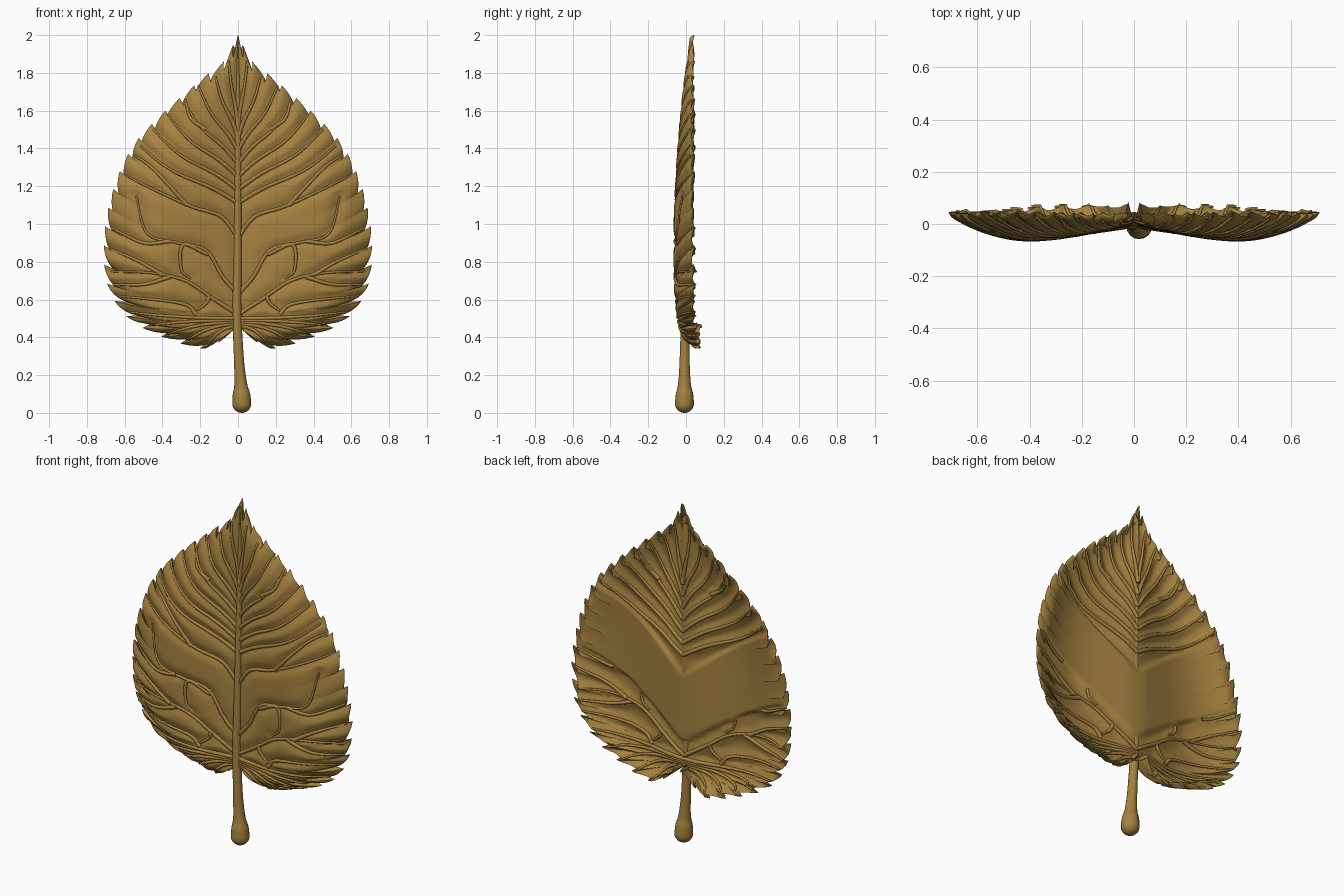
import bpy, math
from mathutils import Vector
from mathutils.kdtree import KDTree
from mathutils.bvhtree import BVHTree

if "Cube" in bpy.data.objects:
    bpy.data.objects.remove(bpy.data.objects["Cube"])

gold = bpy.data.materials.new("antique_gold")
gold.diffuse_color = (0.37, 0.22, 0.05, 1)
gold.use_nodes = True
gold.node_tree.nodes["Principled BSDF"].inputs["Base Color"].default_value = gold.diffuse_color


def smooth_path(pts, n):
    """Catmull-Rom samples through points, n per span."""
    p = [Vector(a) for a in pts]
    p = [2 * p[0] - p[1]] + p + [2 * p[-1] - p[-2]]
    out = []
    for i in range(1, len(p) - 2):
        a, b, c, d = p[i - 1:i + 3]
        for k in range(n):
            t = k / n
            out.append(0.5 * (2 * b + (c - a) * t + (2 * a - 5 * b + 4 * c - d) * t * t
                              + (3 * b - a - 3 * c + d) * t ** 3))
    return out + [p[-2]]


# Outline of the right half, from the stem notch to the tip
outline = smooth_path([(.015, .45), (.1, .375), (.22, .345), (.52, .46), (.67, .63), (.71, .86),
                       (.675, 1.13), (.575, 1.38), (.425, 1.56), (.2, 1.76), (.08, 1.86), (0, 2)], 24)
arc = [0]
for a, b in zip(outline, outline[1:]):
    arc.append(arc[-1] + (b - a).length)


def at(f):
    """Outline point at a fraction of its length."""
    d = min(max(f, 0), 1) * arc[-1]
    i = next((k for k in range(1, len(arc)) if arc[k] >= d), len(arc) - 1)
    return outline[i - 1].lerp(outline[i], (d - arc[i - 1]) / (arc[i] - arc[i - 1]))


def swept_vein(z0, f, bend):
    """Vein from the midrib to the rim; bend shapes its rise."""
    end = at(f)
    return [Vector((end.x * .95 * t, z0 + (end.y - z0) * .97 * bend(t)))
            for t in [i / 24 for i in range(25)]]


def upper_bend(t):
    return t + .05 * math.sin(2 * math.pi * t) - .07 * math.sin(math.pi * t)


# Side veins: basal fan, upper series, then the branching middle ones
veins = [swept_vein(.46 + .01 * i, .085 + .049 * i, lambda t: t ** 2.2) for i in range(5)]
veins += [swept_vein(1.11 + .07 * i, .67 + .047 * i, upper_bend) for i in range(7)]
veins += [smooth_path(v, 8) for v in (
    [(0, .52), (.14, .61), (.28, .70), (.45, .74), (.67, .75)],
    [(0, .63), (.08, .72), (.17, .86), (.32, .90), (.48, .95), (.54, 1.15)],
    [(0, .93), (.09, 1.04), (.24, 1.09), (.42, 1.17), (.6, 1.26)],
    [(.27, 1.1), (.37, 1.21), (.47, 1.31), (.56, 1.37)],
    [(.22, .52), (.3, .58), (.64, .62)],
    [(.36, .72), (.5, .68), (.66, .68)],
    [(.4, .73), (.52, .80), (.68, .87)],
    [(.36, .91), (.5, .90), (.67, .98)],
    [(.16, .84), (.29, .89), (.3, .76), (.25, .71)],
    [(.15, .62), (.17, .58), (.22, .54)],
    [(.17, 1.5), (.25, 1.56), (.28, 1.66)])]
samples = [q for v in veins for q in v]
kd = KDTree(len(samples))
for i, q in enumerate(samples):
    kd.insert((q.x, 0, q.y), i)
kd.balance()


def step(e, x):
    t = min(max(x / e, 0), 1)
    return t * t * (3 - 2 * t)


def pad(x, z):
    """Smooth panel on the back, between two slanted borders."""
    rise = .8 * x - .27 * x * x
    return step(.03, z - .57 - rise) * step(.03, 1 + 1.1 * rise - z)


def blade_rows(teeth=24, nu=12, ns=36):
    """Rays from the midrib to the toothed rim, on the front and back skins."""
    front, back = [], []
    for k in range(teeth):
        for j in range(nu + 1):
            u = j / nu
            f = (k + u) / teeth
            base = at(f)
            tan = (at(f + .01) - at(f - .01)).normalized()
            inward = Vector((-tan.y, tan.x))
            low = .4 + .6 * step(.2, f - .05)
            depth = (.055 if k % 2 else .042) * low
            tooth = inward * depth * (1 - u) ** 1.6
            if k < teeth - 1:
                tooth += tan * .045 * low * u * u
            z0 = .46 + 1.5 * max(0, (f - .2) / .8) ** 1.5
            length = math.hypot(base.x, base.y - z0)
            rim = .05 + .015 * step(.15, .25 - f) - .015 * f
            fr, bk = [], []
            for i in range(ns + 1):
                s = math.sin(i / ns * math.pi / 2) ** .9
                x = max(s * base.x + tooth.x * s ** 5, 0)
                z = z0 + s * (base.y - z0) + tooth.y * s ** 5
                y = .004 + (z0 - .5) / 70 * (1 - s) + s * s * rim
                y -= .088 * length * math.sin(math.pi * s ** 1.4)
                d = kd.find((x, 0, z))[2]
                relief = .014 * (1 - math.exp(-(d / .03) ** 2)) * min(1, x / .05)
                relief += .010 * low * math.sin(math.pi * u) * s ** 6 - .005
                h = .013 * math.sqrt(max(0, 1 - s ** 14)) * (.5 + .5 * step(.05, x))
                p = pad(x, z)
                fr.append((x, y - relief - h, z))
                bk.append((x, y - relief * (1 - p * min(1, (1 - s) * 12)) + h + .011 * p * (1 - s ** 14), z))
            front.append(fr)
            back.append(bk)
    return front, back


def skin_mesh(rows, start, flip):
    w = len(rows[0])
    faces = []
    for r in range(len(rows) - 1):
        for c in range(w - 1):
            o = start + r * w + c
            q = [o, o + 1, o + w + 1, o + w]
            faces.append(q[::-1] if flip else q)
    return [p for row in rows for p in row], faces


def finish(ob):
    bpy.context.view_layer.objects.active = ob
    bpy.ops.object.select_all(action='DESELECT')
    ob.select_set(True)
    if ob.type == 'CURVE':
        bpy.ops.object.convert(target='MESH')
    bpy.ops.object.shade_smooth_by_angle(angle=math.radians(50))


def mirror(ob):
    m = ob.modifiers.new("mirror", 'MIRROR')
    m.merge_threshold = .0005


# Leaf blade: two skins welded at the rim, mirrored across the midrib
front, back = blade_rows()
fv, ff = skin_mesh(front, 0, False)
bv, bf = skin_mesh(back, len(fv), True)
trees = {-1: BVHTree.FromPolygons(fv + bv, ff), 1: BVHTree.FromPolygons(fv + bv, bf)}
me = bpy.data.meshes.new("leaf_blade")
me.from_pydata(fv + bv, [], ff + bf)
me.materials.append(gold)
blade = bpy.data.objects.new("leaf_blade", me)
bpy.context.collection.objects.link(blade)
blade.modifiers.new("weld", 'WELD').merge_threshold = .0004
mirror(blade)
finish(blade)


def tubes(name, paths, mirrored, res=3):
    """Round tapered tubes; each path is a list of (point, radius)."""
    cu = bpy.data.curves.new(name, 'CURVE')
    cu.dimensions = '3D'
    cu.bevel_depth = 1
    cu.bevel_resolution = res
    cu.use_fill_caps = True
    for path in paths:
        sp = cu.splines.new('POLY')
        sp.points.add(len(path) - 1)
        for p, (co, r) in zip(sp.points, path):
            p.co = (*co, 1)
            p.radius = r
    cu.materials.append(gold)
    ob = bpy.data.objects.new(name, cu)
    bpy.context.collection.objects.link(ob)
    if mirrored:
        mirror(ob)
    finish(ob)


# Veins laid on the front and back skins, left out on the smooth back panel
for name, side in (("front_veins", -1), ("back_veins", 1)):
    paths = []
    for v in veins:
        run = []
        for i, q in enumerate(v):
            hit = trees[side].ray_cast(Vector((q.x + .0005, side, q.y)), Vector((0, -side, 0)))[0]
            if hit and (side < 0 or pad(q.x, q.y) < .3):
                run.append(((q.x, hit.y + side * .002, q.y), .012 - .007 * i / len(v)))
            else:
                paths.append(run)
                run = []
        paths.append(run)
    tubes(name, [p for p in paths if len(p) > 2], True)

# Stem with a drop-shaped foot, running on as the midrib (x, y, z, radius)
stem = smooth_path([(.02, -.008, .055, .05), (.018, -.008, .1, .046), (.014, -.008, .16, .033),
                    (.004, -.007, .3, .026), (-.006, -.002, .55, .024), (-.002, .001, .85, .021),
                    (0, .017, 1.5, .015), (0, .025, 1.95, .005)], 8)
foot = [(.02, -.008, .05 - .05 * math.cos(i * math.pi / 16), .05 * math.sin(i * math.pi / 16) + .0005)
        for i in range(8)]
tubes("stem_and_midrib", [[(p[:3], p[3]) for p in foot + [tuple(q) for q in stem]]], False, 6)
